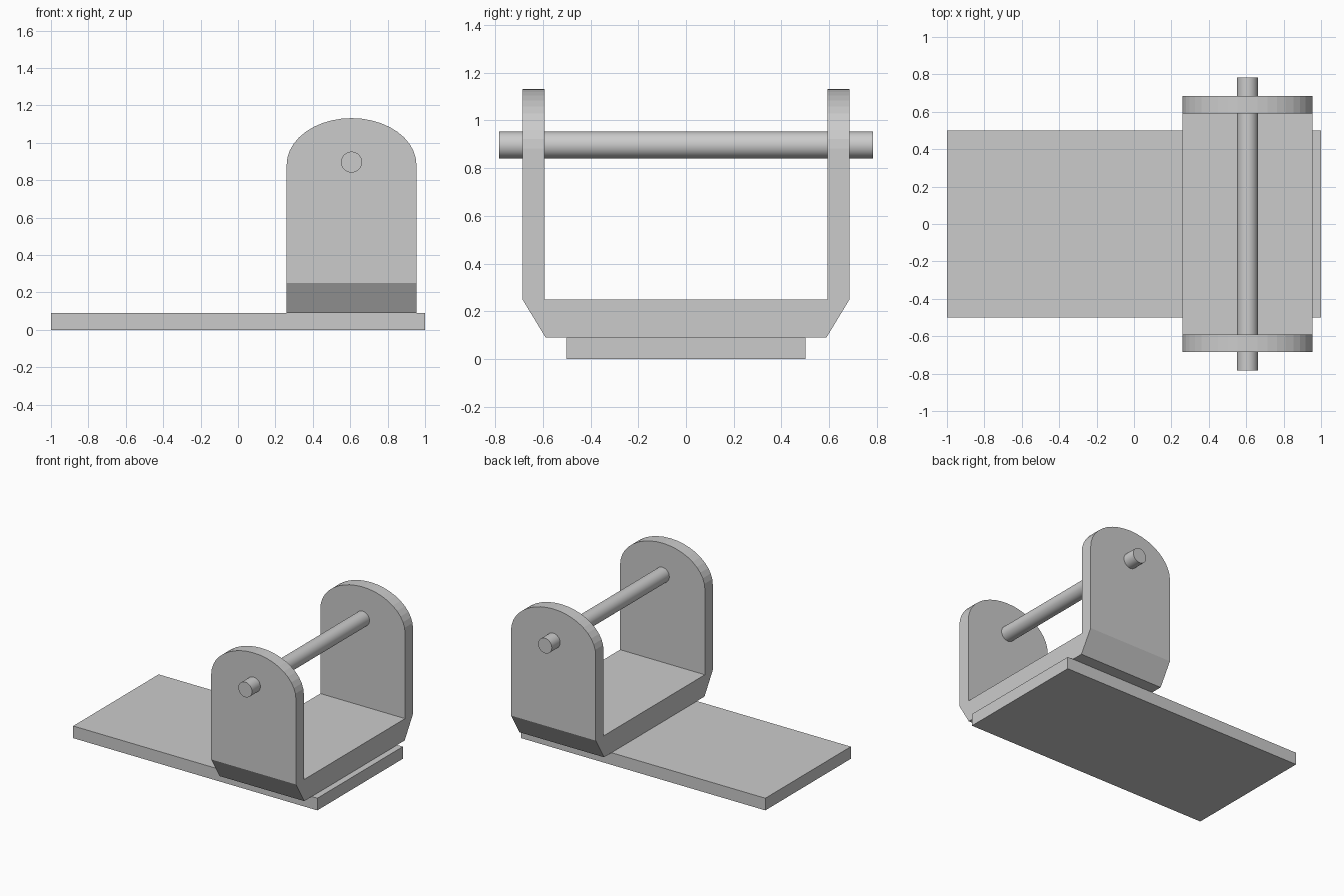
import bpy, bmesh
from math import pi, cos, sin
from mathutils import Vector

if "Cube" in bpy.data.objects:
    bpy.data.objects.remove(bpy.data.objects["Cube"])

AXIS_X, AXIS_Z = 0.607, 0.897


def extrude_profile(name, points, direction):
    """Close a planar outline and extrude it into a solid."""
    bm = bmesh.new()
    face = bm.faces.new([bm.verts.new(p) for p in points])
    ext = bmesh.ops.extrude_face_region(bm, geom=[face])
    verts = [g for g in ext["geom"] if isinstance(g, bmesh.types.BMVert)]
    bmesh.ops.translate(bm, verts=verts, vec=Vector(direction))
    bmesh.ops.recalc_face_normals(bm, faces=bm.faces)
    mesh = bpy.data.meshes.new(name)
    bm.to_mesh(mesh)
    bm.free()
    obj = bpy.data.objects.new(name, mesh)
    bpy.context.collection.objects.link(obj)
    return obj


# Base plate
extrude_profile("base_plate",
                [(-1, -0.5, 0), (1, -0.5, 0), (1, 0.5, 0), (-1, 0.5, 0)],
                (0, 0, 0.09))

# U-shaped bracket with chamfered lower corners, taller and wider than needed
half = [(0.588, 0.09), (0.685, 0.25), (0.685, 1.3), (0.592, 1.3), (0.592, 0.25)]
outline = half + [(-y, z) for y, z in reversed(half)]
bracket = extrude_profile("u_bracket", [(0.1, y, z) for y, z in outline], (1.1, 0, 0))

# Round-topped side silhouette trims the bracket to shape
rx, spring, rise, steps = 0.347, 0.882, 0.25, 20
arch = [(AXIS_X + rx * cos(pi * i / steps), -1, spring + rise * sin(pi * i / steps))
        for i in range(steps + 1)]
trim = extrude_profile("trim_helper",
                       [(AXIS_X - rx, -1, -0.2), (AXIS_X + rx, -1, -0.2)] + arch,
                       (0, 2, 0))
trim.hide_render = True
mod = bracket.modifiers.new("round_top", "BOOLEAN")
mod.operation = "INTERSECT"
mod.solver = "EXACT"
mod.object = trim
bpy.context.view_layer.objects.active = bracket
bpy.ops.object.modifier_apply(modifier=mod.name)
bpy.data.objects.remove(trim)

# Cross pin through both ears
bpy.ops.mesh.primitive_cylinder_add(vertices=32, radius=0.056, depth=1.566,
                                    location=(AXIS_X, 0, AXIS_Z),
                                    rotation=(pi / 2, 0, 0))
pin = bpy.context.object
pin.name = "cross_pin"
bpy.ops.object.shade_smooth_by_angle()
